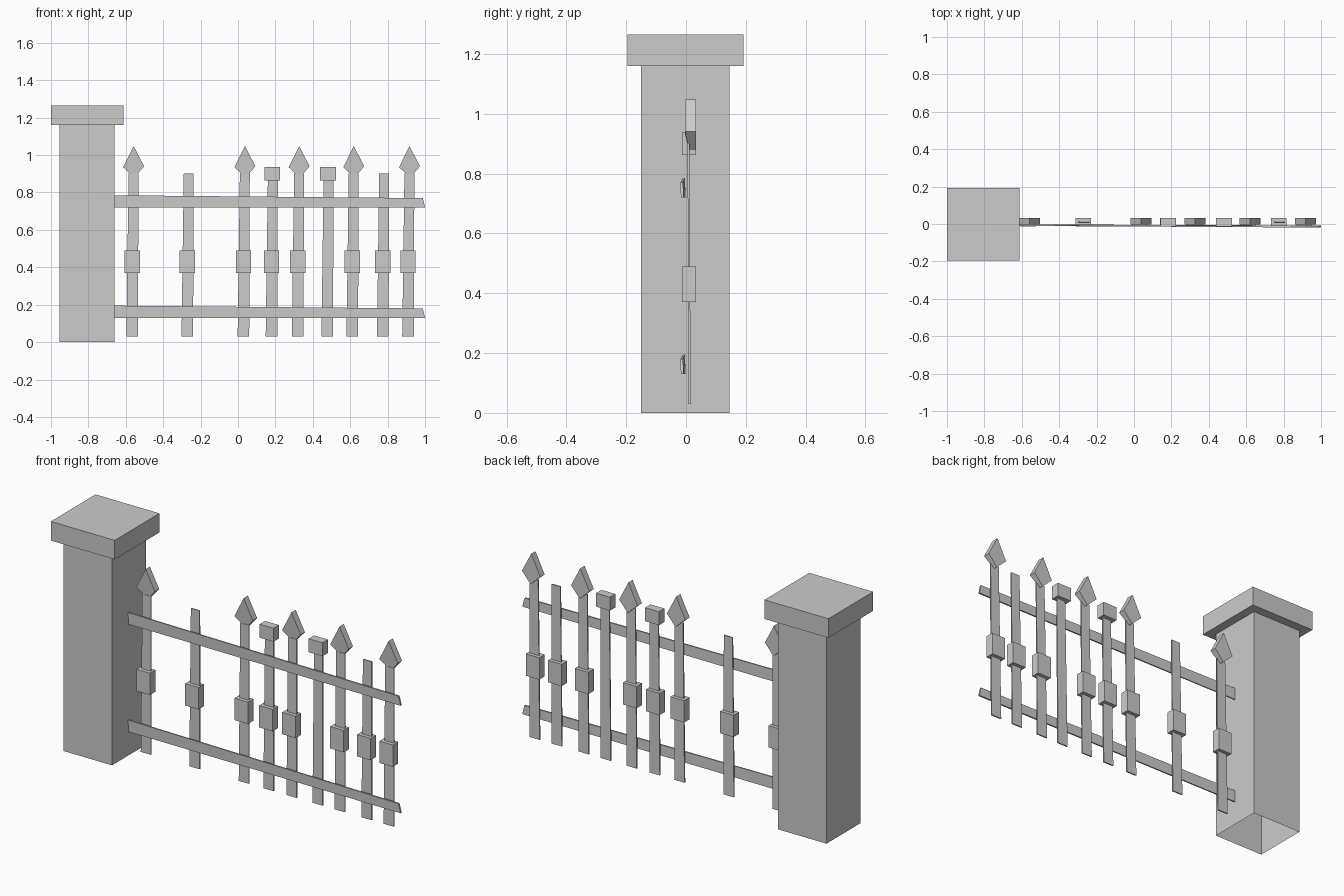
import bpy, bmesh

if "Cube" in bpy.data.objects:
    bpy.data.objects.remove(bpy.data.objects["Cube"])


def make_object(name, verts, faces):
    mesh = bpy.data.meshes.new(name)
    mesh.from_pydata(verts, [], faces)
    bm = bmesh.new()
    bm.from_mesh(mesh)
    bmesh.ops.recalc_face_normals(bm, faces=bm.faces)
    bm.to_mesh(mesh)
    bm.free()
    obj = bpy.data.objects.new(name, mesh)
    bpy.context.collection.objects.link(obj)
    return obj


def prism(name, profile, fronts, backs, open_face=None):
    """Extrude an (x, z) profile between per-corner front and back y values."""
    n = len(profile)
    verts = [(x, y, z) for (x, z), y in zip(profile, fronts)]
    verts += [(x, y, z) for (x, z), y in zip(profile, backs)]
    faces = [tuple(range(n)), tuple(range(2 * n - 1, n - 1, -1))]
    for i in range(n):
        j = (i + 1) % n
        if i != open_face:
            faces.append((i, j, n + j, n + i))
    return make_object(name, verts, faces)


def box(name, x0, x1, y0, y1, z0, z1, open_bottom=False):
    profile = [(x0, z0), (x1, z0), (x1, z1), (x0, z1)]
    return prism(name, profile, [y0] * 4, [y1] * 4, 0 if open_bottom else None)


# Gate pillar (hollow underneath) and its cap
box("pillar", -0.955, -0.66, -0.15, 0.145, 0.0, 1.16, open_bottom=True)
box("pillar_cap", -1.0, -0.612, -0.195, 0.193, 1.16, 1.265)

# Thin, slightly tapering rails running in front of the pickets
for name, z in (("lower_rail", 0.13), ("upper_rail", 0.72)):
    profile = [(-0.665, z), (1.0, z), (0.988, z + 0.05), (-0.665, z + 0.065)]
    prism(name, profile, [-0.008, -0.017, -0.019, -0.010],
          [-0.002, -0.008, -0.010, -0.003])

# Pickets: centre x, kind of top, middle block present
pickets = [
    (-0.565, "spear", True), (-0.27, "plain", True), (0.03, "spear", True),
    (0.18, "block", True), (0.32, "spear", True), (0.478, "block", False),
    (0.612, "spear", True), (0.775, "plain", True), (0.91, "spear", True),
]
for i, (x, top, middle) in enumerate(pickets, 1):
    # Thin upright strip
    profile = [(x - 0.032, 0.03), (x + 0.030, 0.03),
               (x + 0.033, 0.902), (x - 0.020, 0.902)]
    prism(f"picket_{i}", profile, [0.009, 0.009, 0.005, 0.005],
          [0.016, 0.016, 0.011, 0.011])
    # Square collar halfway up
    if middle:
        box(f"picket_collar_{i}", x - 0.042, x + 0.040, -0.014, 0.033, 0.37, 0.49)
    # Finial
    if top == "spear":
        c = x + 0.007
        kite = [(c + 0.004, 0.88), (c + 0.056, 0.94), (c, 1.048), (c - 0.056, 0.935)]
        prism(f"spear_finial_{i}", kite, [0.010, -0.004, -0.004, -0.004], [0.033] * 4)
    elif top == "block":
        c = x + 0.003
        box(f"block_finial_{i}", c - 0.042, c + 0.042, -0.014, 0.033, 0.863, 0.937)
